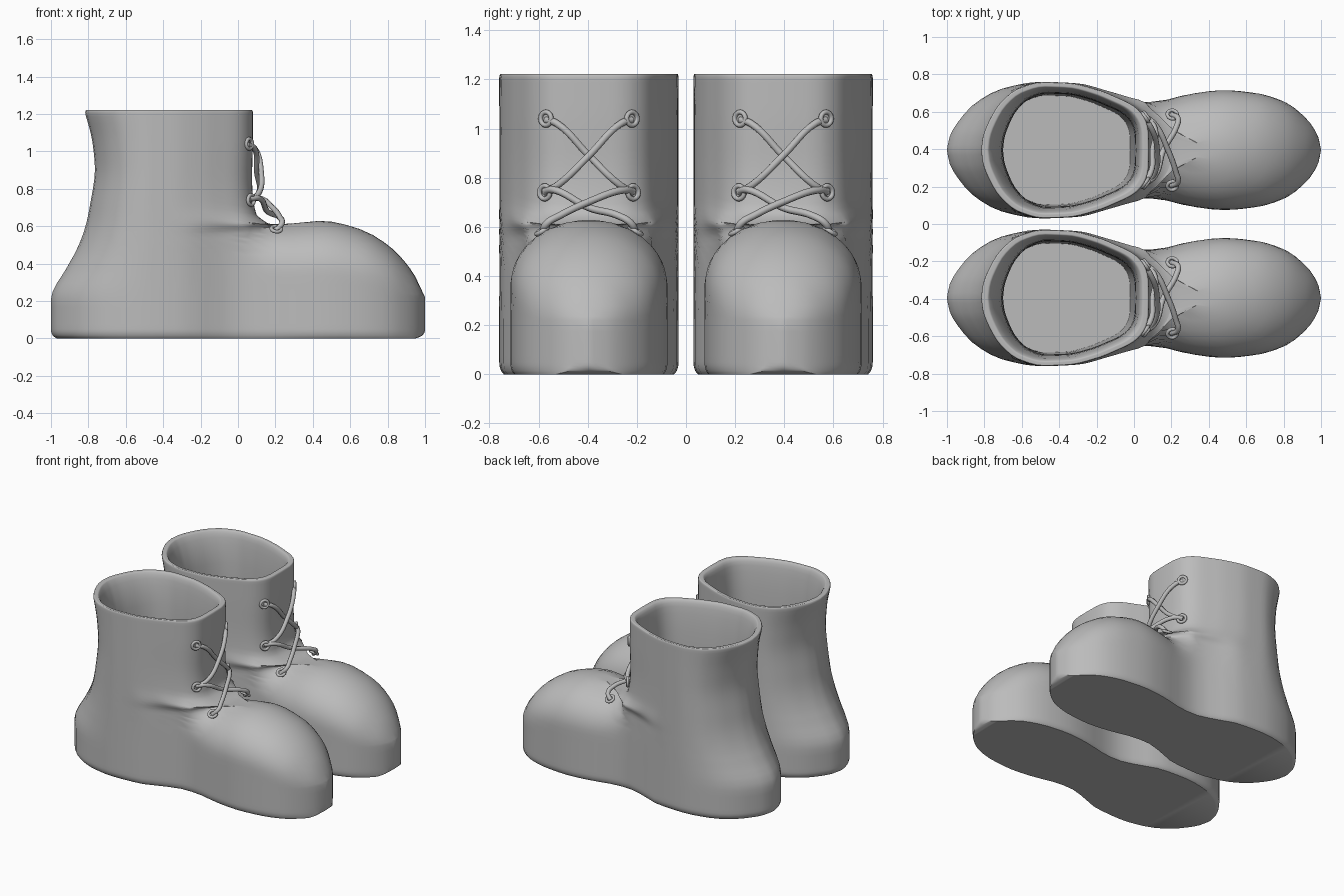
import bpy, bmesh, math
from mathutils import Vector

cube = bpy.data.objects.get("Cube")
if cube:
    bpy.data.objects.remove(cube)

grey = bpy.data.materials.new("grey")
grey.use_nodes = True
grey.diffuse_color = (0.5, 0.5, 0.5, 1)
grey.node_tree.nodes["Principled BSDF"].inputs["Base Color"].default_value = (0.5, 0.5, 0.5, 1)


def curve(points):
    """Smooth interpolation through (x, y) points that never overshoots."""
    xs, ys = zip(*points)
    d = [(ys[i + 1] - ys[i]) / (xs[i + 1] - xs[i]) for i in range(len(xs) - 1)]
    m = [d[0]] + [2 * a * b / (a + b) if a * b > 0 else 0 for a, b in zip(d, d[1:])] + [d[-1]]

    def value(x):
        x = min(max(x, xs[0]), xs[-1])
        i = max(k for k in range(len(d)) if xs[k] <= x)
        h = xs[i + 1] - xs[i]
        t = (x - xs[i]) / h
        s = t * t * (3 - 2 * t)
        return (ys[i] + (ys[i + 1] - ys[i]) * s
                + h * t * (1 - t) * (m[i] * (1 - t) - m[i + 1] * t))
    return value


# Half widths of the foot and the shaft, and height of the toe ridge
heel = [(-1, 0), (-.99, .06), (-.955, .13), (-.85, .25), (-.7, .33), (-.5, .365)]
foot = curve(heel + [(-.3, .355), (-.1, .285), (.03, .255), (.15, .265), (.3, .3), (.48, .32),
                     (.65, .305), (.8, .26), (.92, .17), (.985, .07), (1, 0)])
shaft = curve(heel + [(-.35, .36), (-.2, .325), (-.1, .285), (0, .235), (.055, .175),
                      (.078, .1), (.08, 0)])
ridge = curve([(-.1, 3), (.05, .9), (.1, .66), (.2, .605), (.45, .628), (.65, .585),
               (.8, .5), (.93, .36), (1, .22)])

# Rings: back x, back z, front x, front z, shaft blend, width scale
rings = [
    (-.97, 0, .95, 0, 0, .95),
    (-.99, .015, .985, .015, 0, .98),
    (-1, .05, 1, .05, 0, 1),
    (-1, .21, 1, .22, 0, 1),
    (-.92, .37, .92, .37, 0, 1),
    (-.87, .46, .78, .52, 0, 1),
    (-.835, .54, .5, .625, 0, 1),
    (-.81, .62, .25, .607, .6, 1),
    (-.79, .72, .1, .66, 1, 1),
    (-.765, .9, .075, .85, 1, 1),
    (-.78, 1.06, .08, 1.06, 1, 1),
    (-.817, 1.205, .08, 1.205, 1, 1),
    (-.81, 1.222, .072, 1.222, 1, .985),
    (-.785, 1.222, .05, 1.222, 1, .94),
    (-.765, 1.2, .03, 1.2, 1, .9),
    (-.71, 1.0, .01, 1.0, 1, .84),
    (-.7, .6, 0, .6, 1, .82),
    (-.72, .15, -.02, .15, 1, .8),
]
tracks = [curve(list(enumerate(c))) for c in zip(*rings)]
STEPS, COLS = 4, 36


def ring_points(k):
    xb, zb, xf, zf, w, scale = (t(k) for t in tracks)
    if k > 3 and w < 1:
        zf = ridge(xf)
    pts = []
    for j in range(COLS + 1):
        u = (1 - math.cos(math.pi * j / COLS)) / 2
        x = xb + (xf - xb) * u
        z = zb + (zf - zb) * u ** 3
        # Stretch the ring onto the outline tables
        xo = x if x > -.45 else -.45 + (x + .45) * .55 / (-.45 - xb)
        xg = xo if x < -.4 else -.4 + (x + .4) * .48 / (xf + .4)
        base = max(.55 * ridge(x), .21)
        rise = min(max((z - base) / max(ridge(x) - base, .001), 0), 1)
        dome = math.sqrt(1 - rise ** 2.2)
        y = ((1 - w) * foot(xo) * dome + w * shaft(xg)) * scale
        if j in (0, COLS):
            y = 0
        pts.append(Vector((x, y, z)))
    return pts + [Vector((p.x, -p.y, p.z)) for p in pts[-2:0:-1]]


def boot_mesh():
    bm = bmesh.new()
    loops = [[bm.verts.new(p) for p in ring_points(i / STEPS)]
             for i in range((len(rings) - 1) * STEPS + 1)]
    n = len(loops[0])
    for a, b in zip(loops, loops[1:]):
        for j in range(n):
            bm.faces.new((a[j], a[(j + 1) % n], b[(j + 1) % n], b[j]))
    # Sole and insole, bridged across the middle
    for loop in (loops[0], loops[-1]):
        for j in range(COLS):
            quad = [loop[j], loop[j + 1], loop[(n - j - 1) % n], loop[(n - j) % n]]
            bm.faces.new(list(dict.fromkeys(quad)))
    bmesh.ops.remove_doubles(bm, verts=bm.verts, dist=.0002)
    bmesh.ops.recalc_face_normals(bm, faces=bm.faces)
    mesh = bpy.data.meshes.new("boot")
    bm.to_mesh(mesh)
    bm.free()
    mesh.materials.append(grey)
    return mesh


def add_eyelet(name, pos, normal):
    bpy.ops.mesh.primitive_torus_add(major_radius=.027, minor_radius=.01, major_segments=20,
                                     minor_segments=8, location=pos)
    ob = bpy.context.object
    ob.name = name
    ob.rotation_euler = Vector(normal).to_track_quat('Z', 'Y').to_euler()
    ob.data.materials.append(grey)
    bpy.ops.object.shade_smooth()


def add_lace(name, points, offset):
    cu = bpy.data.curves.new(name, 'CURVE')
    cu.dimensions = '3D'
    cu.bevel_depth = .015
    cu.bevel_resolution = 2
    cu.resolution_u = 8
    cu.use_fill_caps = True
    sp = cu.splines.new('BEZIER')
    sp.bezier_points.add(len(points) - 1)
    for bp, p in zip(sp.bezier_points, points):
        bp.co = p
        bp.handle_left_type = bp.handle_right_type = 'AUTO'
    cu.materials.append(grey)
    ob = bpy.data.objects.new(name, cu)
    ob.location.y = offset
    bpy.context.collection.objects.link(ob)


mesh = boot_mesh()
for side, cy in (("right", -.395), ("left", .395)):
    boot = bpy.data.objects.new(side + "_boot", mesh)
    boot.location.y = cy
    bpy.context.collection.objects.link(boot)
    bpy.context.view_layer.objects.active = boot
    bpy.ops.object.select_all(action='DESELECT')
    boot.select_set(True)
    bpy.ops.object.shade_smooth_by_angle(angle=math.radians(45))
    for s, tag in ((-1, "a"), (1, "b")):
        # Eyelets from the top down
        add_eyelet(f"{side}_top_eyelet_{tag}", (.06, cy + s * .175, 1.04), (.8, s * .6, 0))
        add_eyelet(f"{side}_middle_eyelet_{tag}", (.07, cy + s * .18, .74), (.8, s * .6, 0))
        add_eyelet(f"{side}_toe_eyelet_{tag}", (.205, cy + s * .19, .585), (.1, s * .5, .8))
        # Crossing laces, one strand passing over the other
        over = .012 * s
        add_lace(f"{side}_upper_lace_{tag}", [
            (.05, s * .175, 1.035), (.085, s * .13, 1.02), (.112 + over, 0, .89),
            (.11, -s * .12, .775), (.06, -s * .18, .74)], cy)
        add_lace(f"{side}_lower_lace_{tag}", [
            (.06, s * .18, .745), (.11, s * .14, .75), (.17 + over, 0, .69 + over),
            (.225, -s * .12, .645), (.235, -s * .17, .615), (.2, -s * .19, .575)], cy)
